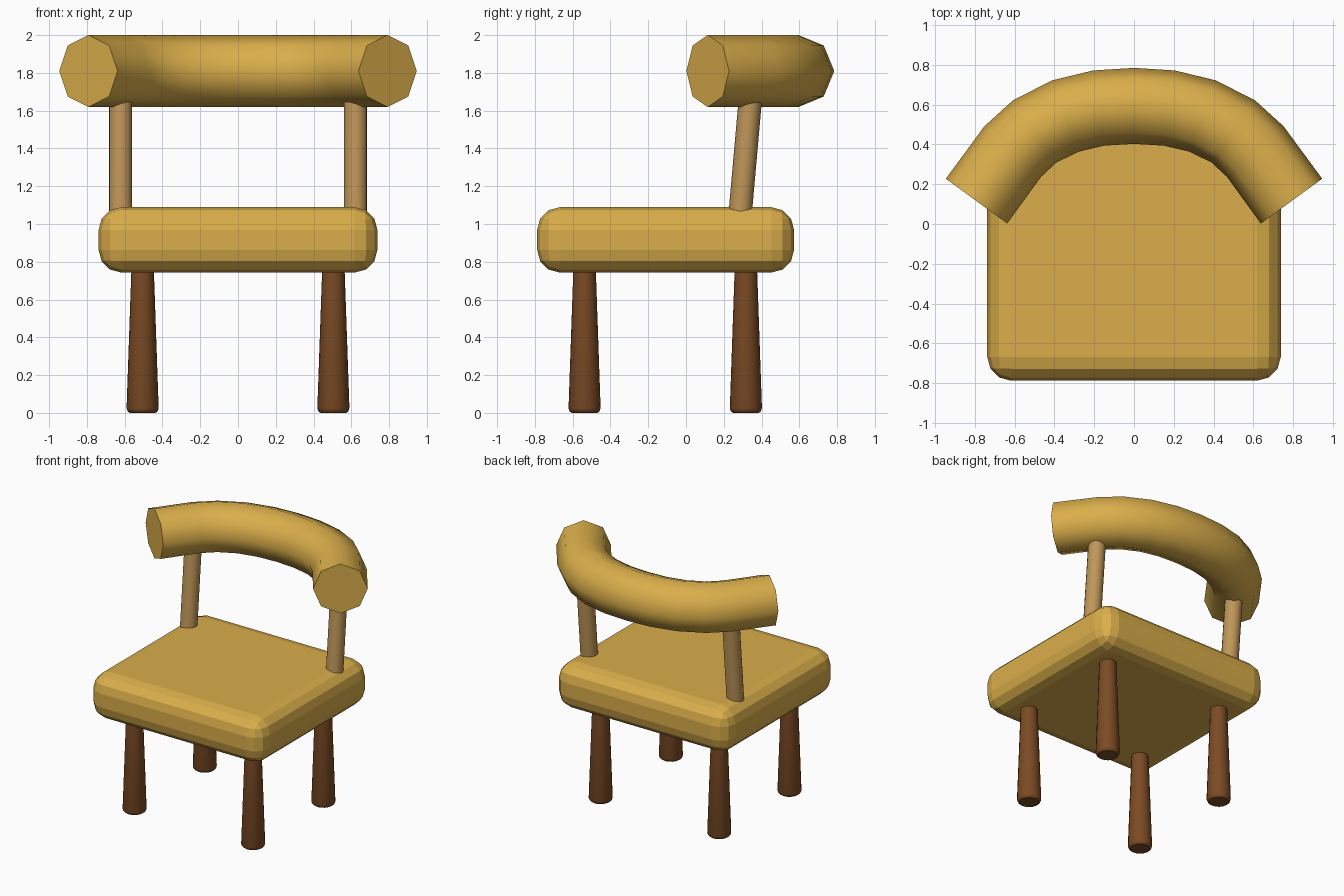
import bpy, bmesh, math
from mathutils import Vector

if "Cube" in bpy.data.objects:
    bpy.data.objects.remove(bpy.data.objects["Cube"])


def material(name, rgb):
    m = bpy.data.materials.new(name)
    m.diffuse_color = (*rgb, 1)
    m.use_nodes = True
    m.node_tree.nodes["Principled BSDF"].inputs["Base Color"].default_value = m.diffuse_color
    return m


FABRIC = material("mustard fabric", (0.70, 0.423, 0.069))
DARK = material("dark brown wood", (0.20, 0.07, 0.018))
LIGHT = material("light wood", (0.52, 0.305, 0.10))


def finish(name, bm, mat, angle=None):
    bmesh.ops.recalc_face_normals(bm, faces=bm.faces)
    me = bpy.data.meshes.new(name)
    bm.to_mesh(me)
    bm.free()
    me.materials.append(mat)
    ob = bpy.data.objects.new(name, me)
    bpy.context.collection.objects.link(ob)
    if angle:
        bpy.ops.object.select_all(action='DESELECT')
        ob.select_set(True)
        bpy.context.view_layer.objects.active = ob
        bpy.ops.object.shade_smooth_by_angle(angle=math.radians(angle))
    return ob


def loft(name, rings, mat, angle):
    """Skin a list of equal-sized rings and cap both ends."""
    bm = bmesh.new()
    vs = [[bm.verts.new(p) for p in r] for r in rings]
    n = len(vs[0])
    for a, b in zip(vs, vs[1:]):
        for i in range(n):
            j = (i + 1) % n
            bm.faces.new((a[i], a[j], b[j], b[i]))
    bm.faces.new(vs[0])
    bm.faces.new(vs[-1])
    return finish(name, bm, mat, angle)


def ring(centre, r, u, v, n):
    return [Vector(centre) + r * (math.cos(2 * math.pi * i / n) * u
                                  + math.sin(2 * math.pi * i / n) * v)
            for i in range(n)]


X, Y, Z = Vector((1, 0, 0)), Vector((0, 1, 0)), Vector((0, 0, 1))

# Seat cushion: rounded box
bm = bmesh.new()
bmesh.ops.create_cube(bm, size=1)
for v in bm.verts:
    v.co = Vector((v.co.x * 1.476, v.co.y * 1.36 - 0.108, v.co.z * 0.346 + 0.916))
bmesh.ops.bevel(bm, geom=bm.edges[:], offset=0.12, segments=3, profile=0.5,
                affect='EDGES')
finish("seat", bm, FABRIC)

for side, sx in (("left", -1), ("right", 1)):
    # Tapered legs with a small rounded foot
    for row, y in (("front", -0.537), ("back", 0.317)):
        prof = [(0.0, 0.068), (0.008, 0.079), (0.025, 0.085), (0.80, 0.058)]
        loft(f"{row}_{side}_leg",
             [ring((sx * 0.505, y, z), r, X, Y, 16) for z, r in prof], DARK, 35)
    # Back posts, leaning backwards
    loft(f"{side}_back_post",
         [ring((sx * 0.622, y, z), 0.062, X, Y, 16)
          for y, z in ((0.282, 1.0), (0.344, 1.70))], LIGHT, 35)

# Curved backrest: octagonal tube swept along an arc with straight ends
half = [(0, 0.594), (0.178, 0.583), (0.345, 0.543), (0.50, 0.465),
        (0.61, 0.364), (0.792, 0.115)]
path = [Vector((-x, y, 1.81)) for x, y in half[:0:-1]]
path += [Vector((x, y, 1.81)) for x, y in half]
rings = []
for i, p in enumerate(path):
    t = Vector((0, 0, 0))
    if i > 0:
        t += (p - path[i - 1]).normalized()
    if i < len(path) - 1:
        t += (path[i + 1] - p).normalized()
    rings.append(ring(p, 0.191, Z.cross(t).normalized(), Z, 8))
loft("backrest", rings, FABRIC, 60)
